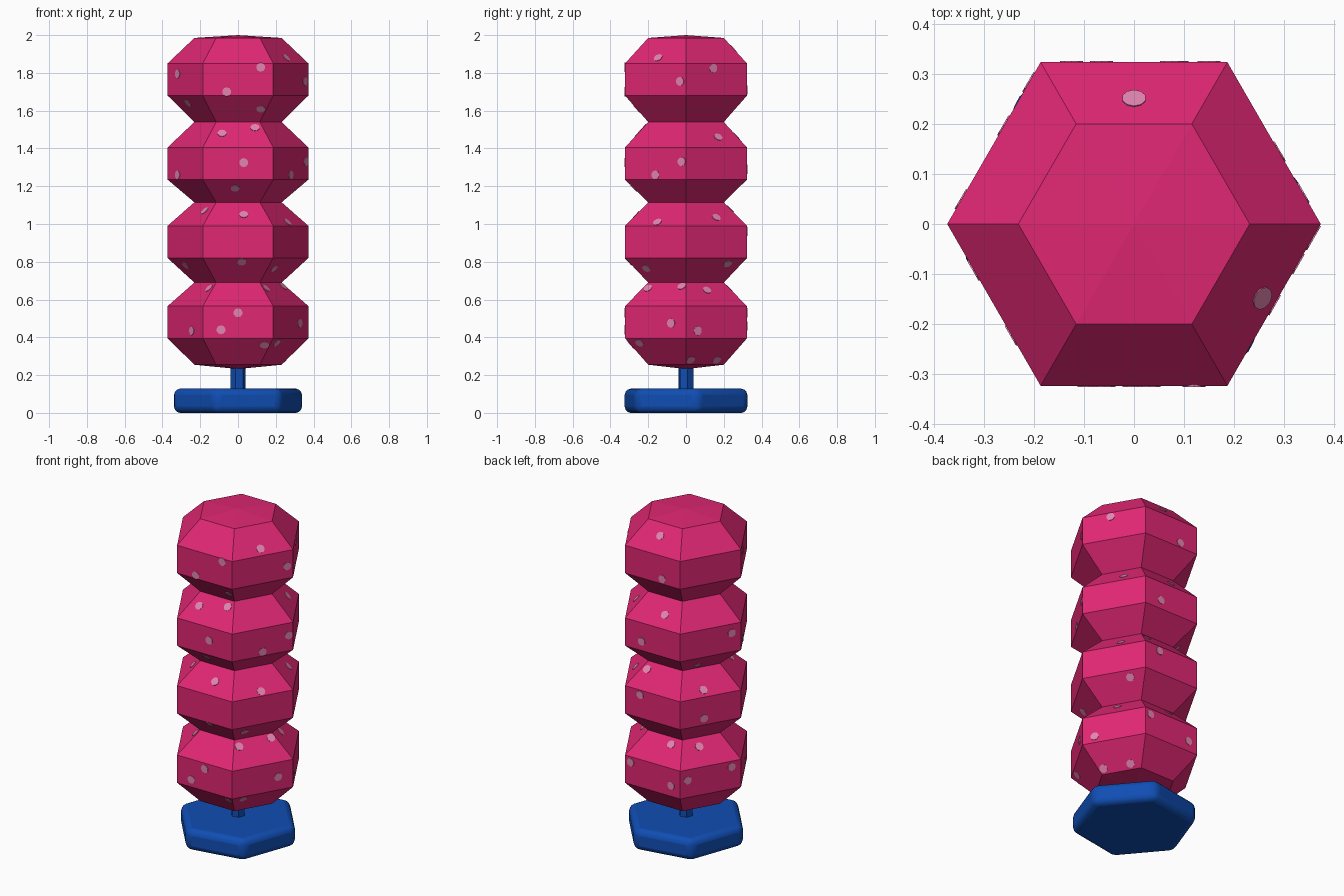
import bpy, bmesh
from math import radians, sin, cos, pi
from mathutils import Vector, Matrix

cube = bpy.data.objects.get("Cube")
if cube:
    bpy.data.objects.remove(cube, do_unlink=True)

WIDE, NECK = 0.373, 0.231


def material(name, color):
    mat = bpy.data.materials.new(name)
    mat.use_nodes = True
    rgba = (*color, 1)
    mat.diffuse_color = rgba
    mat.node_tree.nodes["Principled BSDF"].inputs["Base Color"].default_value = rgba
    return mat


def finish(bm, name, mat):
    bmesh.ops.recalc_face_normals(bm, faces=bm.faces)
    mesh = bpy.data.meshes.new(name)
    bm.to_mesh(mesh)
    bm.free()
    mesh.materials.append(mat)
    obj = bpy.data.objects.new(name, mesh)
    bpy.context.collection.objects.link(obj)
    return obj


def hex_stack(name, rings, mat, turn=0, tips=None):
    """Stack of hexagonal rings (radius, height), closed flat or with shallow tips."""
    bm = bmesh.new()
    loops = []
    for r, z in rings:
        angles = [radians(turn) + k * pi / 3 for k in range(6)]
        loops.append([bm.verts.new((r * cos(a), r * sin(a), z)) for a in angles])
    for low, high in zip(loops, loops[1:]):
        for k in range(6):
            n = (k + 1) % 6
            bm.faces.new((low[k], low[n], high[n], high[k]))
    for i, loop in enumerate((loops[0], loops[-1])):
        if tips:
            tip = bm.verts.new((0, 0, tips[i]))
            for k in range(6):
                bm.faces.new((loop[k], loop[(k + 1) % 6], tip))
        else:
            bm.faces.new(loop)
    return finish(bm, name, mat)


pink = material("hot pink", (0.74, 0.02, 0.17))
pale = material("pale pink", (0.76, 0.235, 0.43))
blue = material("blue", (0.005, 0.075, 0.45))

# Body: four faceted segments joined at narrow necks
necks = [0.255, 0.69, 1.115, 1.54, 1.985]
bands = [(0.395, 0.565), (0.82, 0.99), (1.235, 1.405), (1.68, 1.85)]
rings = [(NECK, necks[0])]
for (low, high), neck in zip(bands, necks[1:]):
    rings += [(WIDE, low), (WIDE, high), (NECK, neck)]
hex_stack("segmented_body", rings, pink, tips=(0.232, 2.0))

# Stem and rounded foot, turned a little against the body
hex_stack("stem", [(0.041, 0.1), (0.041, 0.25)], blue, turn=10)
foot = hex_stack("foot", [(0.352, 0), (0.352, 0.128)], blue, turn=10)
bevel = foot.modifiers.new("rounded edges", "BEVEL")
bevel.width = 0.034
bevel.segments = 3
bpy.context.view_layer.objects.active = foot
foot.select_set(True)
bpy.ops.object.shade_smooth_by_angle(angle=radians(35))
foot.select_set(False)

# Spots: for each side, keyed by its facing angle, (offset along the side, height)
spots = {
    270: [(0.12, 1.83), (-0.06, 1.7), (0.12, 1.61), (0.09, 1.51), (-0.085, 1.48), (0.03, 1.325),
          (-0.015, 1.19), (0.03, 1.05), (0.02, 0.8), (0, 0.53), (-0.09, 0.44), (0.14, 0.36)],
    330: [(0, 1.88), (0.15, 1.755), (0, 1.26), (0.16, 1.33), (0, 1.01), (-0.085, 0.765),
          (-0.1, 0.66), (0.1, 0.67), (0.095, 0.475), (-0.11, 0.37)],
    30: [(-0.02, 1.825), (0.04, 1.46), (0.025, 1.035), (0.085, 0.79), (-0.01, 0.65),
         (-0.115, 0.435), (0.06, 0.28), (-0.1, 0.28)],
    90: [(0, 1.93), (0.065, 1.71), (0.045, 1.465), (-0.075, 1.29), (-0.085, 0.96),
         (-0.1, 1.08), (0.06, 0.66), (-0.15, 0.53), (0.125, 0.46)],
    150: [(0.13, 1.35), (-0.04, 1.15), (-0.03, 1.02), (-0.04, 0.86), (0.13, 0.53),
          (-0.14, 0.5), (-0.03, 0.65)],
    210: [(-0.08, 1.795), (-0.03, 1.64), (-0.08, 1.26), (0.07, 1.07), (-0.06, 0.78),
          (0.07, 0.435), (0.09, 0.66)],
}

bm = bmesh.new()
for facing, places in spots.items():
    a = radians(facing)
    out = Vector((cos(a), sin(a), 0))
    along = Vector((-sin(a), cos(a), 0))
    for offset, z in places:
        # Find the facet at this height and lay the disc on it
        (r0, z0), (r1, z1) = next(p for p in zip(rings, rings[1:]) if p[0][1] <= z <= p[1][1])
        apothem = cos(pi / 6) * (r0 + (r1 - r0) * (z - z0) / (z1 - z0))
        up = (out * (r1 - r0) * cos(pi / 6) + Vector((0, 0, z1 - z0))).normalized()
        normal = along.cross(up)
        frame = Matrix((along, up, normal)).transposed().to_4x4()
        frame.translation = out * apothem + along * offset + Vector((0, 0, z))
        bmesh.ops.create_cone(bm, cap_ends=True, segments=10, radius1=0.024,
                              radius2=0.024, depth=0.005, matrix=frame)
finish(bm, "spots", pale)
